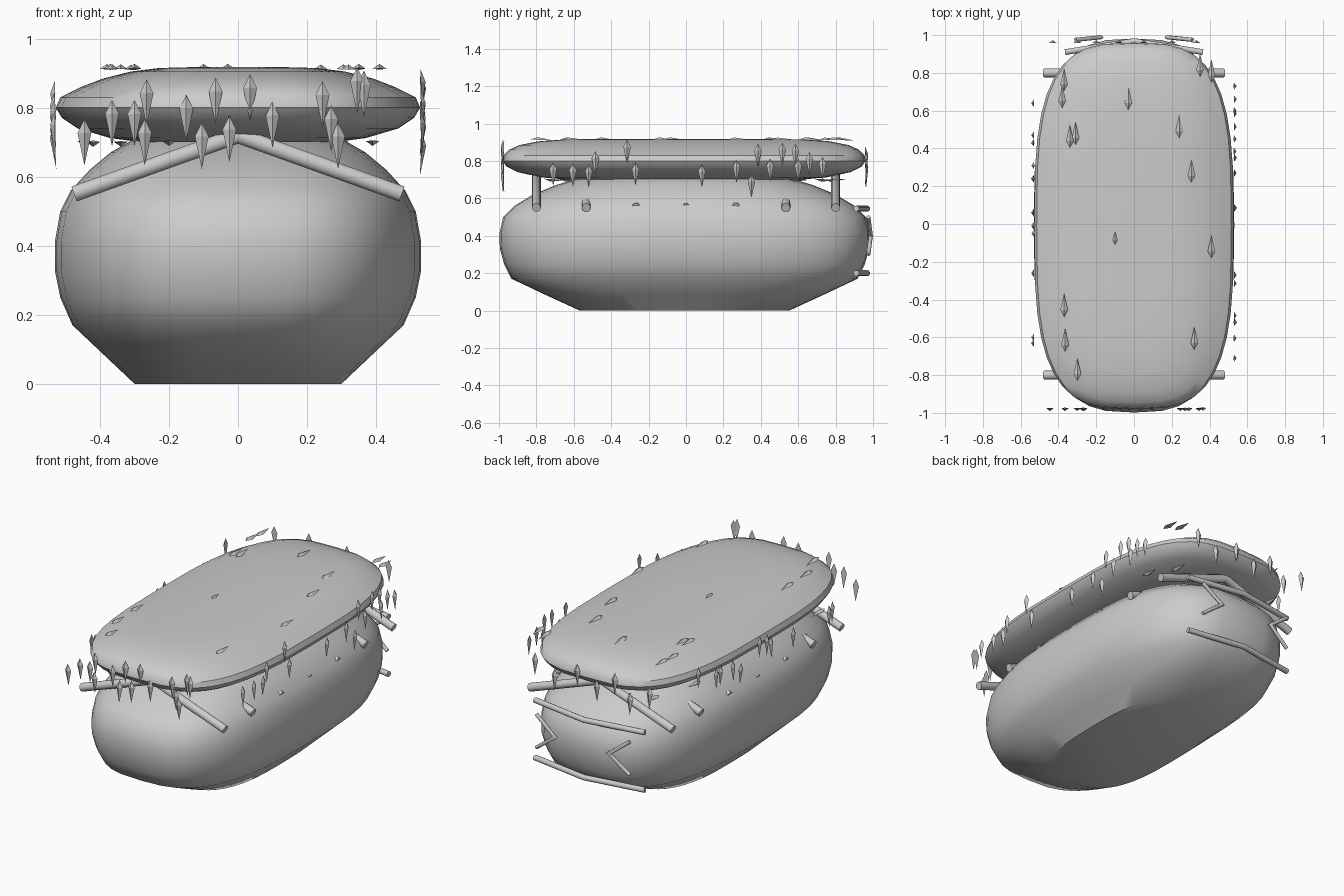
import bpy, bmesh, math, random
from mathutils import Vector

if "Cube" in bpy.data.objects:
    bpy.data.objects.remove(bpy.data.objects["Cube"])

random.seed(4)


def add_object(name, bm, smooth_angle=None):
    bmesh.ops.recalc_face_normals(bm, faces=bm.faces)
    mesh = bpy.data.meshes.new(name)
    bm.to_mesh(mesh)
    bm.free()
    ob = bpy.data.objects.new(name, mesh)
    bpy.context.collection.objects.link(ob)
    if smooth_angle:
        bpy.ops.object.select_all(action='DESELECT')
        ob.select_set(True)
        bpy.context.view_layer.objects.active = ob
        bpy.ops.object.shade_smooth_by_angle(angle=math.radians(smooth_angle))
    return ob


def loft(name, rings, cy, n=3.0, segs=40):
    """Stack of rounded-rectangle rings (z, half width, half length)."""
    bm = bmesh.new()
    loops = []
    for z, hx, hy in rings:
        loop = []
        for i in range(segs):
            a = math.tau * i / segs
            c, s = math.cos(a), math.sin(a)
            x = math.copysign(abs(c) ** (2 / n), c) * hx
            y = math.copysign(abs(s) ** (2 / n), s) * hy
            loop.append(bm.verts.new((x, y + cy, z)))
        loops.append(loop)
    for a, b in zip(loops, loops[1:]):
        for i in range(segs):
            j = (i + 1) % segs
            bm.faces.new((a[i], a[j], b[j], b[i]))
    bm.faces.new(loops[0][::-1])
    bm.faces.new(loops[-1])
    return add_object(name, bm, 40)


def pole(name, points, radius, sides=10):
    """Bent round bar through three points, mitred at the middle."""
    p = [Vector(q) for q in points]
    d1, d2 = (p[1] - p[0]).normalized(), (p[2] - p[1]).normalized()
    normal = d1.cross(d2).normalized()
    bm = bmesh.new()
    loops = []
    for q, d, stretch in ((p[0], d1, 1), (p[1], (d1 + d2).normalized(), 1 / math.cos(d1.angle(d2) / 2)), (p[2], d2, 1)):
        side = normal.cross(d)
        loops.append([bm.verts.new(q + radius * (normal * math.cos(math.tau * i / sides)
                      + side * stretch * math.sin(math.tau * i / sides))) for i in range(sides)])
    for a, b in zip(loops, loops[1:]):
        for i in range(sides):
            j = (i + 1) % sides
            bm.faces.new((a[i], a[j], b[j], b[i]))
    bm.faces.new(loops[0])
    bm.faces.new(loops[-1])
    return add_object(name, bm, 40)


def straw(bm, centre, length, tip, normal):
    """Flat-backed pointed tuft: triangular section with a point at both ends."""
    c, d, n = Vector(centre), Vector(tip), Vector(normal)
    d = (d + n * random.uniform(-0.06, 0.06)).normalized()
    s = d.cross(n).normalized()
    m = c - d * length * 0.2
    top, end = bm.verts.new(c - d * length / 2), bm.verts.new(c + d * length / 2)
    tri = [bm.verts.new(m + s * 0.02), bm.verts.new(m - s * 0.02), bm.verts.new(m + n * 0.014)]
    for i in range(3):
        bm.faces.new((tri[i], tri[(i + 1) % 3], top))
        bm.faces.new((tri[i], tri[(i + 1) % 3], end))


# Rounded hut body
loft("hut_body", [(0, .30, .56), (.085, .39, .745), (.17, .48, .925), (.25, .515, .965),
                  (.33, .531, .987), (.41, .531, .99), (.50, .515, .97), (.56, .485, .91),
                  (.62, .43, .81), (.67, .37, .69), (.71, .30, .56), (.73, .2, .38)], -.008, 2.9)

# Thick thatched roof slab
loft("roof", [(.70, .28, .62), (.712, .37, .76), (.74, .465, .89), (.77, .51, .95),
              (.80, .528, .97), (.83, .515, .965), (.86, .455, .935), (.885, .39, .88),
              (.905, .31, .78), (.915, .23, .64), (.918, .12, .4)], -.01, 3.2)

# Row of bent rafters running through the hut
for i in range(7):
    y = -.8 + i * .2667
    pole("rafter", [(-.475, y, .55), (0, y, .72), (.475, y, .55)], .024)

# Rear cross bars and chevron braces
for z in (.545, .20):
    pole("rear_bar", [(-.365, .91, z), (0, .968, z), (.365, .91, z)], .016)
for s in (-1, 1):
    pole("rear_chevron", [(s * .31, .975, .50), (s * .18, .988, .40), (s * .31, .975, .30)], .011)

# Straw tufts: front
bm = bmesh.new()
down, back = (0, 0, -1), (0, 1, 0)
for x, z in [(-.445, .70), (-.365, .755), (-.30, .755), (-.265, .815), (-.27, .70), (-.15, .77),
             (-.105, .69), (-.065, .82), (-.025, .71), (.035, .83), (.10, .75), (.245, .81),
             (.27, .74), (.29, .69), (.345, .85), (.365, .84)]:
    straw(bm, (x, -.975, z), .135, down, (0, -1, 0))
# Straw tufts: rear
for x, z in [(-.43, .79), (-.3, .72), (-.2, .81), (-.08, .74), (.05, .8), (.2, .73), (.33, .79)]:
    straw(bm, (x, .96, z), .135, down, (0, 1, 0))
# Straw tufts: right side
for y, z in [(-.71, .73), (-.605, .725), (-.52, .72), (-.485, .79), (-.315, .85), (-.27, .73),
             (.085, .72), (.27, .745), (.35, .665), (.385, .83), (.45, .75), (.515, .835),
             (.585, .83), (.60, .75), (.66, .785), (.73, .76)]:
    straw(bm, (.53, y, z), .125, down, (1, 0, 0))
# Straw tufts: left side
for y in (.64, .47, .43, .31, .24, .06, -.01, -.05, -.26, -.60, -.63):
    straw(bm, (-.53, y, random.uniform(.68, .84)), .13, down, (-1, 0, 0))
# Straw tufts: top
for x, y in [(-.37, .765), (-.38, .675), (-.34, .465), (-.31, .48), (-.03, .665), (.35, .84),
             (.41, .81), (.24, .515), (.305, .28), (-.10, -.06), (.41, -.12), (-.37, -.43),
             (-.365, -.615), (-.30, -.77), (.32, -.605)]:
    straw(bm, (x, y, .912), .125, back, (0, 0, 1))
# Straw tufts: underside
for x, y in [(-.445, -.62), (-.2, -.7), (.3, .75), (.39, .6), (-.42, .52), (-.34, .8)]:
    straw(bm, (x, y, .702), .12, back, (0, 0, -1))
add_object("straw_tufts", bm)
